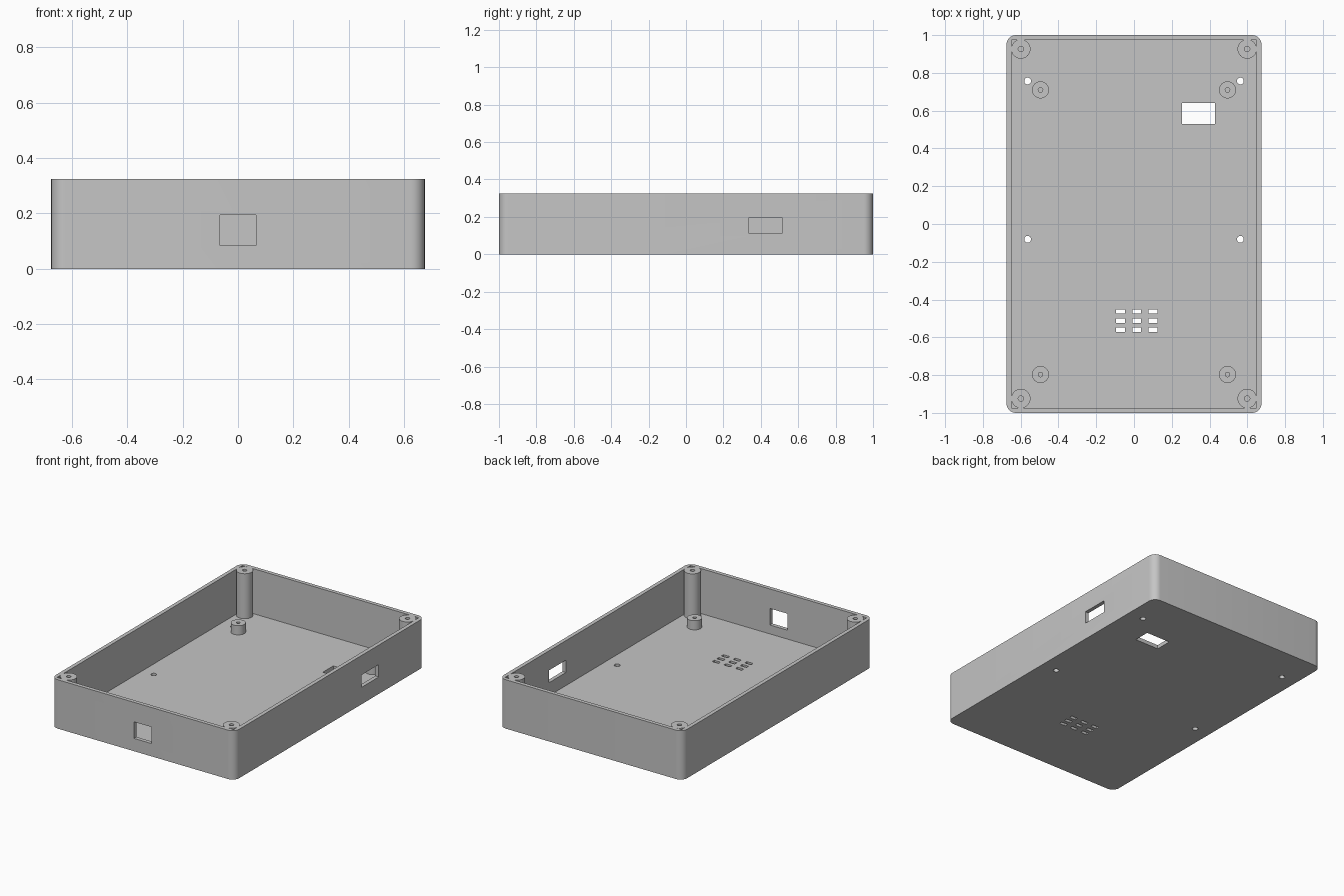
import bpy, bmesh, math
from mathutils import Matrix, Vector

default = bpy.data.objects.get("Cube")
if default:
    bpy.data.objects.remove(default, do_unlink=True)

W, L, H = 1.35, 2.0, 0.325      # outer size
WALL, FLOOR = 0.026, 0.026      # wall and floor thickness
CORNER_R = 0.05

grey = bpy.data.materials.new("plain grey")
grey.use_nodes = True
colour = (0.56, 0.56, 0.56, 1)
grey.diffuse_color = colour
grey.node_tree.nodes["Principled BSDF"].inputs["Base Color"].default_value = colour


def make_object(name, bm):
    bmesh.ops.recalc_face_normals(bm, faces=bm.faces)
    mesh = bpy.data.meshes.new(name)
    bm.to_mesh(mesh)
    bm.free()
    mesh.materials.append(grey)
    obj = bpy.data.objects.new(name, mesh)
    bpy.context.collection.objects.link(obj)
    return obj


def add_box(bm, lo, hi):
    lo, hi = Vector(lo), Vector(hi)
    matrix = Matrix.Translation((lo + hi) / 2) @ Matrix.Diagonal((hi - lo).to_4d())
    return bmesh.ops.create_cube(bm, size=1, matrix=matrix)["verts"]


def select_only(obj):
    bpy.ops.object.select_all(action="DESELECT")
    obj.select_set(True)
    bpy.context.view_layer.objects.active = obj


def smooth(obj):
    select_only(obj)
    bpy.ops.object.shade_smooth_by_angle(angle=math.radians(30))


def cut(obj, cutter):
    cutter.hide_render = True
    mod = obj.modifiers.new("cut", "BOOLEAN")
    mod.operation = "DIFFERENCE"
    mod.solver = "EXACT"
    mod.object = cutter
    select_only(obj)
    bpy.ops.object.modifier_apply(modifier=mod.name)
    bpy.data.objects.remove(cutter, do_unlink=True)


# Outer block with rounded vertical corners
bm = bmesh.new()
add_box(bm, (-W / 2, -L / 2, 0), (W / 2, L / 2, H))
uprights = [e for e in bm.edges if abs(e.verts[0].co.z - e.verts[1].co.z) > 0.1]
bmesh.ops.bevel(bm, geom=uprights, offset=CORNER_R, segments=8, profile=0.5, affect="EDGES")
case = make_object("enclosure_shell", bm)

# Hollow interior
bm = bmesh.new()
add_box(bm, (WALL - W / 2, WALL - L / 2, FLOOR), (W / 2 - WALL, L / 2 - WALL, H + 0.1))
cut(case, make_object("cavity_cutter", bm))

# Wall windows, floor window, vent slots and floor screw holes
bm = bmesh.new()
add_box(bm, (-0.065, -1.1, 0.085), (0.065, -0.9, 0.195))
add_box(bm, (0.6, 0.335, 0.113), (0.75, 0.515, 0.195))
add_box(bm, (0.253, 0.53, -0.1), (0.43, 0.64, 0.1))
for x in (-0.071, 0.015, 0.101):
    for y in (-0.463, -0.512, -0.56):
        add_box(bm, (x - 0.023, y - 0.011, -0.1), (x + 0.023, y + 0.011, 0.1))
for x in (-0.563, 0.563):
    for y in (0.757, -0.081):
        bmesh.ops.create_cone(bm, cap_ends=True, segments=24, radius1=0.018, radius2=0.018,
                              depth=0.2, matrix=Matrix.Translation((x, y, 0)))
cut(case, make_object("opening_cutter", bm))
smooth(case)


# Round posts with a blind screw hole, turned from a profile
def post(name, x, y, radius, bore, top, bore_floor):
    base = FLOOR / 2
    profile = [(0, base), (radius, base), (radius, top), (bore, top),
               (bore, bore_floor), (0, bore_floor)]
    bm = bmesh.new()
    verts = [bm.verts.new((r, 0, z)) for r, z in profile]
    edges = [bm.edges.new(pair) for pair in zip(verts, verts[1:])]
    bmesh.ops.spin(bm, geom=verts + edges, cent=(0, 0, 0), axis=(0, 0, 1),
                   angle=math.tau, steps=32, use_duplicate=False)
    bmesh.ops.remove_doubles(bm, verts=bm.verts, dist=0.0001)
    obj = make_object(name, bm)
    obj.location = (x, y, 0)
    smooth(obj)


for side, sx in (("right", -1), ("left", 1)):
    for end, boss_y, standoff_y in (("front", -0.924, -0.797), ("back", 0.926, 0.71)):
        post(f"{end}_{side}_corner_boss", sx * 0.599, boss_y, 0.051, 0.014, H, 0.1)
        post(f"{end}_{side}_standoff", sx * 0.495, standoff_y, 0.045, 0.012, 0.087, FLOOR + 0.004)
